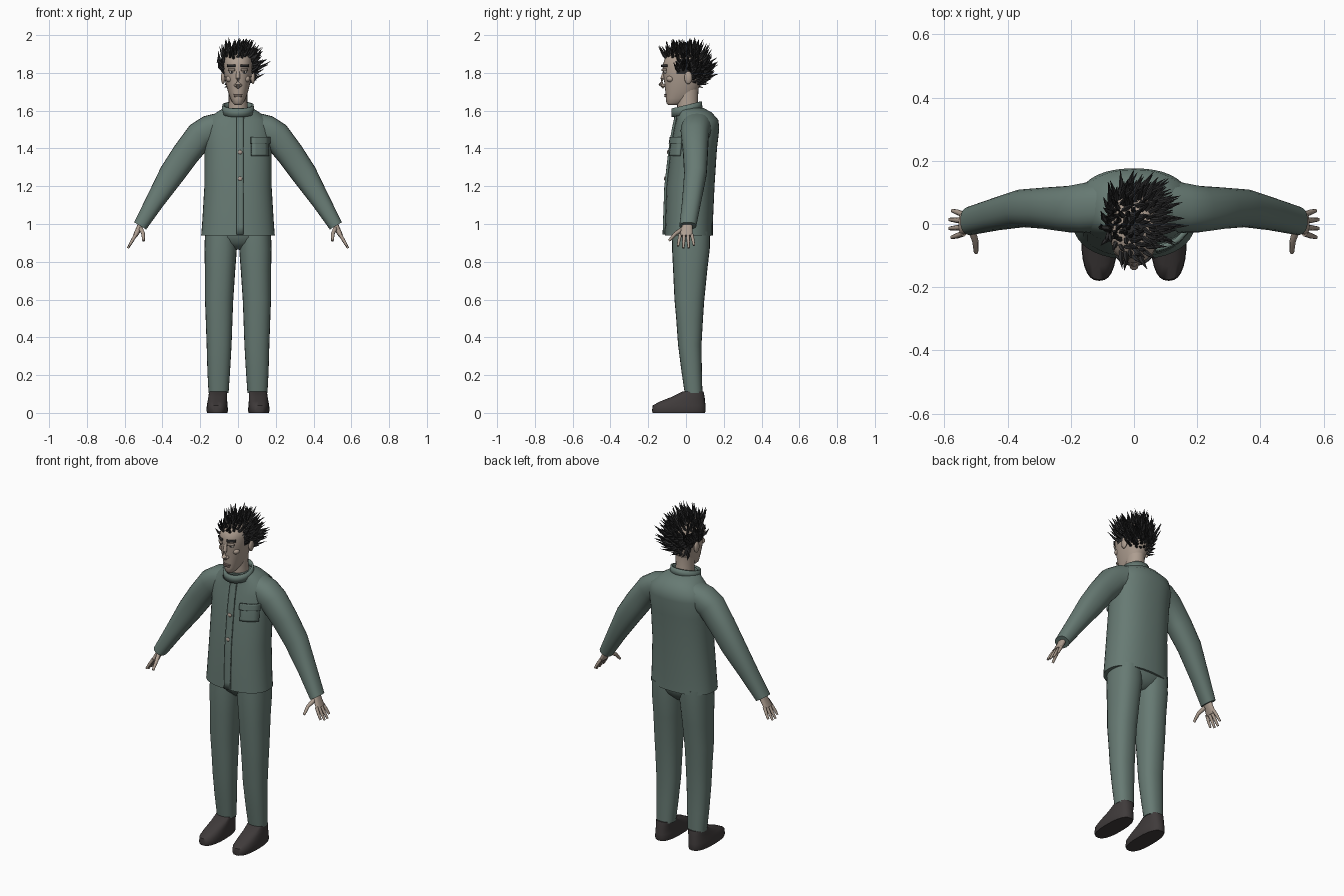
import bpy, bmesh, math, random
from mathutils import Vector

if "Cube" in bpy.data.objects:
    bpy.data.objects.remove(bpy.data.objects["Cube"])
random.seed(4)


def material(name, r, g, b):
    m = bpy.data.materials.new(name)
    m.use_nodes = True
    m.diffuse_color = (r, g, b, 1)
    m.node_tree.nodes["Principled BSDF"].inputs["Base Color"].default_value = (r, g, b, 1)
    return m


CLOTH = material("green_grey_cloth", .135, .195, .172)
SKIN = material("skin", .42, .34, .28)
LIP = material("lip_skin", .3, .22, .19)
SHOE = material("shoe_leather", .05, .043, .043)
HAIR = material("black_hair", .025, .025, .026)
SCALP = material("shaved_hair", .065, .055, .06)
EYE = material("eye_white", .5, .47, .43)
BUTTON = material("button", .4, .33, .28)


def finish(bm, name, mat, mirror=False, thick=0, angle=50):
    bmesh.ops.recalc_face_normals(bm, faces=bm.faces)
    me = bpy.data.meshes.new(name)
    bm.to_mesh(me)
    bm.free()
    me.materials.append(mat)
    ob = bpy.data.objects.new(name, me)
    bpy.context.collection.objects.link(ob)
    bpy.ops.object.select_all(action='DESELECT')
    ob.select_set(True)
    bpy.context.view_layer.objects.active = ob
    bpy.ops.object.shade_smooth_by_angle(angle=math.radians(angle))
    if thick:
        mod = ob.modifiers.new("thickness", 'SOLIDIFY')
        mod.thickness = thick
        mod.offset = 0
    if mirror:
        ob.modifiers.new("mirror", 'MIRROR').use_clip = False
    return ob


def skin_rings(bm, rings, caps=True):
    for a, b in zip(rings, rings[1:]):
        for i in range(len(a)):
            j = (i + 1) % len(a)
            bm.faces.new((a[i], a[j], b[j], b[i]))
    if caps:
        bm.faces.new(rings[0])
        bm.faces.new(rings[-1])


def loft(rows, n=28, e=2.3, caps=True, slope=0):
    """Rows: x, y, z, half width, half depth, tilt in degrees."""
    bm = bmesh.new()
    rings = []
    for x, y, z, rx, ry, *tilt in rows:
        t = math.radians(tilt[0]) if tilt else 0
        ring = []
        for k in range(n):
            a = math.tau * k / n
            c, s = math.cos(a), math.sin(a)
            u = rx * math.copysign(abs(c) ** (2 / e), c)
            v = ry * math.copysign(abs(s) ** (2 / e), s)
            ring.append(bm.verts.new((x + u * math.cos(t), y + v, z + u * math.sin(t) + slope * v)))
        rings.append(ring)
    skin_rings(bm, rings, caps)
    return bm


def tube(bm, pts, radii, n=6):
    pts = [Vector(p) for p in pts]
    rings = []
    for i, (p, r) in enumerate(zip(pts, radii)):
        d = pts[min(i + 1, len(pts) - 1)] - pts[max(i - 1, 0)]
        q = d.to_track_quat('Z', 'Y')
        rings.append([bm.verts.new(p + q @ Vector((r * math.cos(math.tau * k / n),
                                                   r * math.sin(math.tau * k / n), 0))) for k in range(n)])
    skin_rings(bm, rings)


def front(rows, x, z, e=2.3):
    """Depth of a lofted body's front at x, z."""
    for a, b in zip(rows, rows[1:]):
        if a[2] <= z <= b[2]:
            f = (z - a[2]) / (b[2] - a[2])
            _, y, _, rx, ry = [p + (q - p) * f for p, q in zip(a, b)]
            return y - ry * max(0, 1 - (abs(x) / rx) ** e) ** (1 / e)
    return 0


def patch(name, rows, x0, x1, z0, z1, off, mat, thick, nx=4, nz=8, mirror=False):
    """Cloth piece laid over a lofted body's front."""
    bm = bmesh.new()
    grid = []
    for j in range(nz + 1):
        z = z0 + (z1 - z0) * j / nz
        xs = [x0 + (x1 - x0) * i / nx for i in range(nx + 1)]
        grid.append([bm.verts.new((x, front(rows, x, z) - off, z)) for x in xs])
    for a, b in zip(grid, grid[1:]):
        for i in range(nx):
            bm.faces.new((a[i], a[i + 1], b[i + 1], b[i]))
    return finish(bm, name, mat, mirror, thick)


def ball(name, pos, size, mat, mirror=False):
    bm = bmesh.new()
    bmesh.ops.create_uvsphere(bm, u_segments=16, v_segments=10, radius=1)
    bmesh.ops.scale(bm, vec=size, verts=bm.verts)
    bmesh.ops.translate(bm, vec=pos, verts=bm.verts)
    return finish(bm, name, mat, mirror)


# Jacket
jacket = [(0, .015, .94, .195, .127), (0, .016, 1.0, .19, .126), (0, .024, 1.2, .178, .127),
          (0, .042, 1.4, .178, .122), (0, .056, 1.5, .182, .12), (0, .06, 1.55, .165, .112),
          (0, .045, 1.59, .115, .092), (0, .02, 1.615, .075, .072)]
finish(loft(jacket, 40), "jacket_body", CLOTH)
finish(loft([(0, .005, 1.585, .082, .078), (0, .003, 1.63, .078, .076)], 32, 2, False, .25),
       "collar", CLOTH, thick=.01)
patch("button_placket", jacket, -.008, .03, .945, 1.6, .006, CLOTH, .012, 3, 16)
patch("chest_pocket", jacket, .072, .16, 1.36, 1.45, .007, CLOTH, .014)
patch("pocket_flap", jacket, .068, .165, 1.425, 1.46, .014, CLOTH, .016)
for i, z in enumerate((1.38, 1.24)):
    ball(f"button_{i + 1}", (.011, front(jacket, .011, z) - .013, z), (.012, .005, .011), BUTTON)

# Sleeves
finish(loft([(.07, .06, 1.525, .07, .08, 80), (.15, .052, 1.497, .08, .08, 66),
             (.2, .047, 1.468, .078, .074, 45), (.275, .05, 1.373, .073, .066, 34),
             (.35, .05, 1.265, .068, .06, 32), (.44, .03, 1.12, .05, .051, 31),
             (.518, .01, .99, .037, .045, 31)], 24), "sleeve", CLOTH, True)

# Hands
finish(loft([(.51, .01, 1.01, .016, .025, 30), (.522, .006, .98, .016, .029, 30),
             (.545, 0, .937, .012, .036, 30)], 14), "palm", SKIN, True)
fingers = bmesh.new()
for i in range(4):
    y = -.03 + .02 * i
    reach = (.85, 1, 1, .8)[i]
    tube(fingers, [(.54, y, .945), (.54 + .024 * reach, y * 1.25, .945 - .04 * reach),
                   (.54 + .043 * reach, y * 1.4, .945 - .073 * reach)], (.0095, .0085, .006), 8)
tube(fingers, [(.515, -.015, .975), (.502, -.055, .95), (.5, -.09, .912)], (.012, .01, .007), 8)
finish(fingers, "fingers_and_thumb", SKIN, True)

# Trousers
finish(loft([(0, .03, .865, .03, .05), (0, .028, .9, .12, .085), (0, .028, .94, .173, .102),
             (0, .028, 1.0, .172, .105)]), "trouser_seat", CLOTH)
finish(loft([(.103, .04, .105, .053, .047), (.102, .03, .22, .06, .054), (.1, .02, .36, .066, .062),
             (.1, .019, .5, .071, .071), (.1, .018, .6, .075, .079), (.095, .022, .75, .08, .09),
             (.092, .026, .87, .086, .1), (.09, .028, .96, .084, .1)], 24), "trouser_leg", CLOTH, True)

# Shoes
finish(loft([(.11, -.038, 0, .053, .139), (.11, -.038, .012, .057, .142), (.11, -.036, .04, .055, .14),
             (.109, -.017, .062, .052, .117), (.107, .012, .085, .05, .087),
             (.105, .036, .112, .048, .057)], 28, 2.5), "shoe", SHOE, True)

# Neck and head
finish(loft([(0, .015, 1.58, .055, .062), (0, .008, 1.65, .049, .055), (0, .012, 1.73, .05, .055)], 20, 2),
       "neck", SKIN)
head = [(0, -.072, 1.63, .018, .022), (0, -.06, 1.64, .028, .044), (0, -.035, 1.665, .041, .072),
        (0, -.025, 1.7, .053, .084), (0, -.017, 1.75, .066, .098), (0, -.012, 1.79, .072, .108),
        (0, -.012, 1.84, .077, .112), (0, -.01, 1.88, .072, .1), (0, -.01, 1.915, .045, .06)]
finish(loft(head), "head", SKIN, angle=70)
nose = bmesh.new()
tube(nose, [(0, -.108, 1.825), (0, -.125, 1.77), (0, -.133, 1.74), (0, -.116, 1.722)],
     (.009, .011, .014, .008), 10)
finish(nose, "nose", SKIN)
for side in (1, -1):
    ball("left_nostril" if side > 0 else "right_nostril", (.012 * side, -.119, 1.734), (.009, .012, .008), SKIN)
ball("ear", (.079, .012, 1.775), (.011, .021, .034), SKIN, True)
ball("cheekbone", (.043, -.083, 1.768), (.022, .02, .018), SKIN, True)
ball("eye", (.033, front(head, .033, 1.805) + .004, 1.805), (.014, .009, .009), EYE, True)
ball("pupil", (.033, front(head, .033, 1.804) - .004, 1.804), (.005, .003, .006), HAIR, True)
patch("upper_eyelid", head, .017, .05, 1.81, 1.822, .006, SKIN, .008, 4, 2, True)
patch("eyebrow", head, .014, .056, 1.832, 1.844, .005, HAIR, .008, 4, 2, True)
patch("upper_lip", head, -.023, .023, 1.683, 1.689, .003, LIP, .008, 6, 2)
patch("lower_lip", head, -.019, .019, 1.674, 1.681, .004, LIP, .009, 6, 2)


# Hair
def hairline(p):
    if p.y < -.045:
        return 1.862
    return 1.795 if p.y < .03 else 1.735


centre = Vector((0, -.008, 1.825))
radii = Vector((.084, .114, .1))
cap = bmesh.new()
bmesh.ops.create_uvsphere(cap, u_segments=32, v_segments=20, radius=1)
for v in cap.verts:
    v.co = centre + v.co * radii
bmesh.ops.delete(cap, geom=[f for f in cap.faces
                            if f.calc_center_median().z < hairline(f.calc_center_median())], context='FACES')
hair_cap = finish(cap, "hair_cap", HAIR)
hair_cap.data.materials.append(SCALP)
for f in hair_cap.data.polygons:
    f.material_index = 1 if f.center.z < 1.785 else 0

spikes = bmesh.new()
COUNT = 330
for i in range(COUNT):
    h = 1 - 2 * (i + .5) / COUNT
    a = i * math.pi * (3 - math.sqrt(5))
    w = math.sqrt(1 - h * h)
    normal = Vector((w * math.cos(a), w * math.sin(a), h))
    root = centre + normal * radii * .96
    if root.z < hairline(root) + .01:
        continue
    wild = Vector([random.uniform(-.35, .35) for _ in range(3)])
    lean = Vector((.35, .08, .3))
    d = (normal * .75 + lean + wild).normalized()
    length = random.uniform(.045, .09) * (1 - .25 * max(0, h))
    bend = Vector((.1, 0, .25)) * length
    tip = root + d * length + bend
    tip.z = min(tip.z, 1.99 - random.uniform(0, .02))
    tip.x = max(tip.x, -.105)
    tube(spikes, [root, root + d * length * .45, tip], (.009, .0075, .0006), 5)
finish(spikes, "hair_spikes", HAIR)
